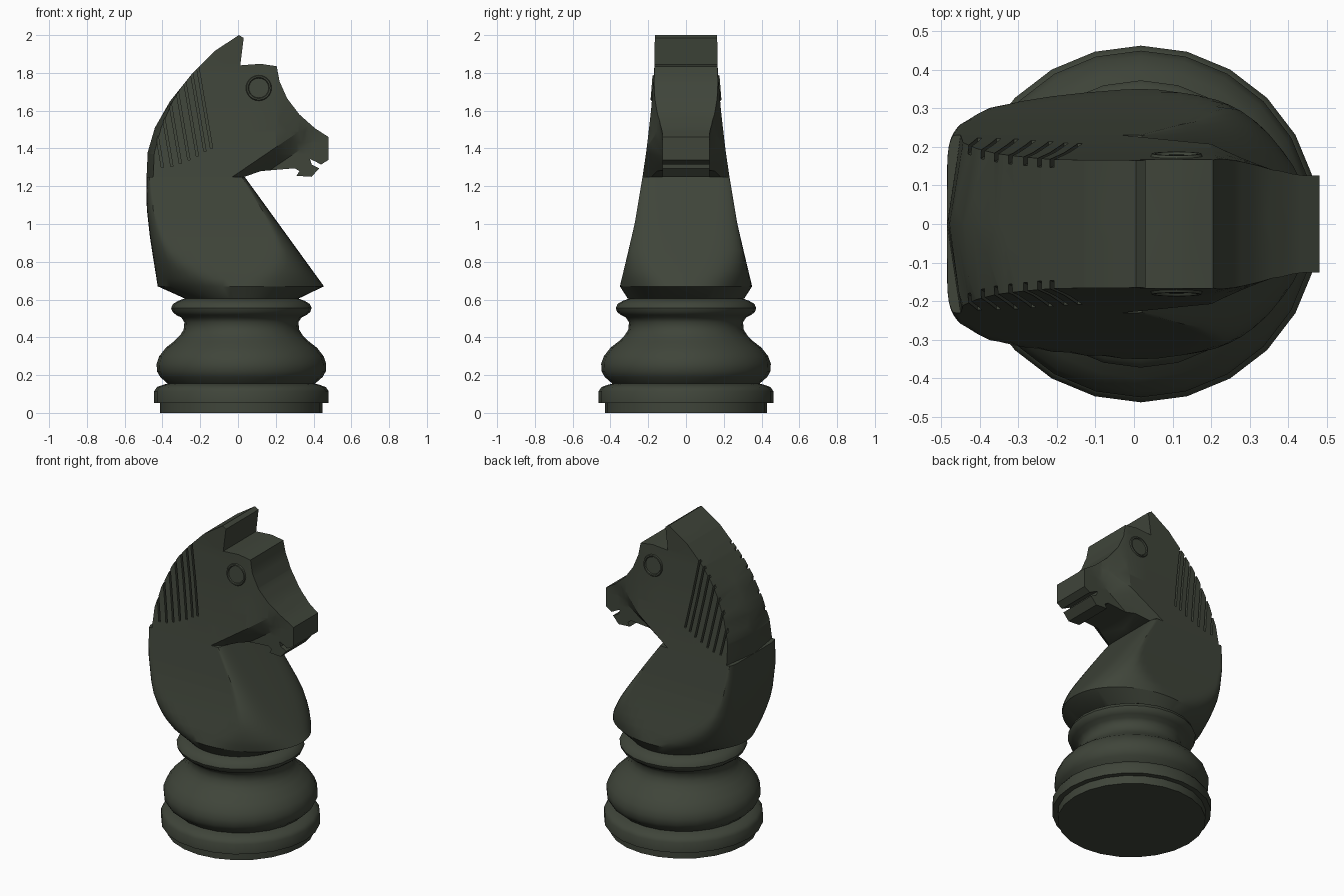
import bpy, bmesh, math
from mathutils import Vector

if "Cube" in bpy.data.objects:
    bpy.data.objects.remove(bpy.data.objects["Cube"])

mat = bpy.data.materials.new("dark olive")
mat.diffuse_color = (0.05, 0.059, 0.042, 1)
mat.use_nodes = True
mat.node_tree.nodes["Principled BSDF"].inputs["Base Color"].default_value = mat.diffuse_color


def clamp(v):
    return max(0.0, min(1.0, v))


def interp(table, z):
    for (z0, v0), (z1, v1) in zip(table, table[1:]):
        if z <= z1:
            return v0 + (v1 - v0) * clamp((z - z0) / (z1 - z0))
    return table[-1][1]


def make(name, bm):
    bmesh.ops.recalc_face_normals(bm, faces=bm.faces)
    me = bpy.data.meshes.new(name)
    bm.to_mesh(me)
    bm.free()
    me.materials.append(mat)
    ob = bpy.data.objects.new(name, me)
    bpy.context.collection.objects.link(ob)
    return ob


def activate(ob):
    bpy.ops.object.select_all(action='DESELECT')
    ob.select_set(True)
    bpy.context.view_layer.objects.active = ob


def smooth(ob, deg):
    activate(ob)
    bpy.ops.object.shade_smooth_by_angle(angle=math.radians(deg))


def loft(bm, rings):
    # closed skin through rings of equal length, capped at both ends
    vs = [[bm.verts.new(p) for p in r] for r in rings]
    n = len(vs[0])
    for a, b in zip(vs, vs[1:]):
        for i in range(n):
            j = (i + 1) % n
            bm.faces.new((a[i], a[j], b[j], b[i]))
    bm.faces.new(vs[0][::-1])
    bm.faces.new(vs[-1])


# half thickness of the carved body by height
WIDTH = [(0.6, 0.305), (0.67, 0.35), (0.85, 0.307), (1.0, 0.272), (1.25, 0.23),
         (1.4, 0.208), (1.6, 0.185), (1.83, 0.167), (2.0, 0.165)]
BACK = [(0.605, -0.28), (0.67, -0.425), (0.92, -0.465), (1.1, -0.485), (1.25, -0.484)]
FRONT = [(0.605, 0.32), (0.67, 0.455), (1.25, 0.035)]

# turned base
PROFILE = [(0.43, 0), (0.43, 0.052), (0.462, 0.052), (0.462, 0.115), (0.447, 0.137),
           (0.41, 0.15), (0.39, 0.155), (0.43, 0.19), (0.447, 0.22), (0.449, 0.26),
           (0.435, 0.30), (0.40, 0.345), (0.355, 0.38), (0.325, 0.41), (0.306, 0.44),
           (0.302, 0.48), (0.318, 0.505), (0.345, 0.518), (0.365, 0.535), (0.372, 0.555),
           (0.362, 0.577), (0.335, 0.593), (0.30, 0.606)]
bm = bmesh.new()
loft(bm, [[(0.018 + r * math.cos(math.tau * i / 24), r * math.sin(math.tau * i / 24), z)
           for i in range(24)] for r, z in PROFILE])
smooth(make("turned_base", bm), 40)

# neck: oval at the bottom turning into a flat-sided block
rings = []
for z in (0.605, 0.67, 0.71, 0.75, 0.8, 0.86, 0.93, 1.0, 1.08, 1.17, 1.25):
    x0, x1, w = interp(BACK, z), interp(FRONT, z), interp(WIDTH, z)
    t = clamp((z - 0.67) / 0.58)
    n, k = 2 + 6 * t, 1 + 0.12 * min(1, 3 * t)
    ring = []
    for i in range(56):
        a = math.tau * i / 56
        c, s = math.cos(a), math.sin(a)
        u = math.copysign(abs(c) ** (2 / n), c)
        v = math.copysign(min(1, k * abs(s) ** (2 / n)), s)
        ring.append(((x0 + x1) / 2 + u * (x1 - x0) / 2, v * w, z))
    rings.append(ring)
bm = bmesh.new()
loft(bm, rings)
smooth(make("neck", bm), 28)

# head: side outline given thickness, then tapered at muzzle and jaw
OUTLINE = [(-0.484, 1.25), (-0.478, 1.38), (-0.44, 1.51), (-0.36, 1.65), (-0.24, 1.80),
           (-0.125, 1.915), (0.005, 2.0), (0.03, 1.985), (0.012, 1.84), (0.12, 1.848),
           (0.205, 1.835), (0.22, 1.755), (0.26, 1.665), (0.325, 1.58), (0.37, 1.54),
           (0.41, 1.505), (0.48, 1.46), (0.48, 1.34), (0.44, 1.315), (0.415, 1.328),
           (0.38, 1.345), (0.39, 1.315), (0.43, 1.295), (0.39, 1.25), (0.31, 1.255),
           (0.325, 1.28), (0.3, 1.295), (0.12, 1.28), (0.035, 1.25)]
bm = bmesh.new()
face = bm.faces.new([bm.verts.new((x, -1, z)) for x, z in OUTLINE])
ext = bmesh.ops.extrude_face_region(bm, geom=[face])
for g in ext["geom"]:
    if isinstance(g, bmesh.types.BMVert):
        g.co.y = 1
bmesh.ops.recalc_face_normals(bm, faces=bm.faces)
bmesh.ops.triangulate(bm, faces=bm.faces)


def slice_at(co, no):
    geom = bm.verts[:] + bm.edges[:] + bm.faces[:]
    bmesh.ops.bisect_plane(bm, geom=geom, dist=1e-5, plane_co=co, plane_no=no)


slice_at((0, 0, 0), (0, 1, 0))
slice_at((0, 0, 1.27), Vector((-0.68, 0, 1)).normalized())
slice_at((0, 0, 1.17), Vector((-0.68, 0, 1)).normalized())
for i in range(11):
    slice_at((0, 0, 1.31 + 0.06 * i), (0, 0, 1))
for x in (-0.3, -0.03, 0.2, 0.28, 0.36):
    slice_at((x, 0, 0), (1, 0, 0))
for v in bm.verts:
    x, y, z = v.co
    w = interp(WIDTH, z)
    w += (0.14 - w) * clamp((x - 0.2) / 0.16)
    w -= 0.015 * clamp((x - 0.36) / 0.12)
    if x > -0.03:
        w += (min(w, 0.125) - w) * clamp((1.27 + 0.68 * x - z) / 0.1)
    v.co.y = y * w
    v.co.x = x + 0.035 * y * y * clamp((-x - 0.3) / 0.15)
bmesh.ops.triangulate(bm, faces=bm.faces)
head = make("head", bm)

# mane grooves cut into both sides
GROOVES = [(-0.14, 1.40), (-0.175, 1.385), (-0.215, 1.36), (-0.26, 1.34),
           (-0.305, 1.32), (-0.35, 1.305), (-0.4, 1.30)]
bm = bmesh.new()
for side in (-1, 1):
    for xb, zb in GROOVES:
        rings = []
        for i in range(9):
            z = zb + (1.87 - zb) * i / 8
            x, w = xb - 0.17 * (z - zb), interp(WIDTH, z)
            rings.append([(x + dx, side * (w + dy), z) for dx, dy in
                          ((-0.006, -0.022), (0.006, -0.022), (0.006, 0.05), (-0.006, 0.05))])
        loft(bm, rings)
cutter = make("mane_cutter", bm)
cutter.hide_render = True
mod = head.modifiers.new("mane_grooves", 'BOOLEAN')
mod.operation = 'DIFFERENCE'
mod.solver = 'EXACT'
mod.object = cutter
activate(head)
bpy.ops.object.modifier_apply(modifier=mod.name)
bpy.data.objects.remove(cutter)
smooth(head, 20)

# eye rings
for side, label in ((-1, "right"), (1, "left")):
    bpy.ops.mesh.primitive_torus_add(
        major_radius=0.06, minor_radius=0.008, major_segments=28, minor_segments=6,
        location=(0.11, side * interp(WIDTH, 1.72), 1.72),
        rotation=(math.radians(90 + side * 4.5), 0, 0))
    eye = bpy.context.object
    eye.name = "eye_ring_" + label
    eye.data.materials.append(mat)
    smooth(eye, 50)
